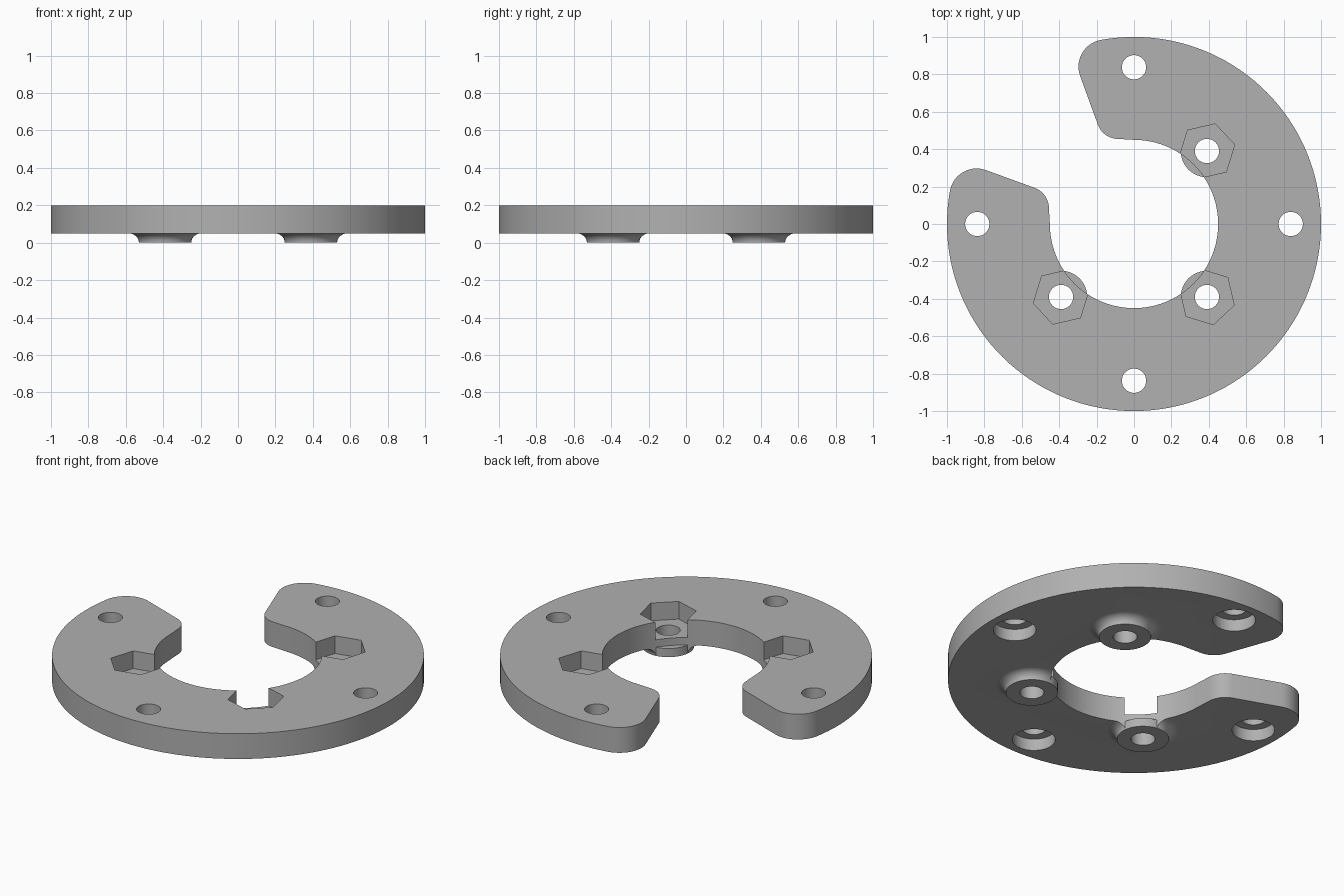
import bpy
import bmesh
from math import radians, degrees, cos, sin, pi, atan2, sqrt
from mathutils import Vector

if "Cube" in bpy.data.objects:
    bpy.data.objects.remove(bpy.data.objects["Cube"], do_unlink=True)

TOP, BASE, POCKET = 0.2, 0.05, 0.095
OUTER, INNER = 1.0, 0.45
BOLT = 0.39            # pocket centre offset on x and y
HOLE = 0.065

grey = bpy.data.materials.new("plain grey")
grey.use_nodes = True
grey.diffuse_color = (0.44, 0.44, 0.44, 1)
grey.node_tree.nodes["Principled BSDF"].inputs["Base Color"].default_value = (0.44, 0.44, 0.44, 1)


def prism(name, points, z0, z1):
    """Extrude a closed 2D outline between two heights."""
    bm = bmesh.new()
    face = bm.faces.new([bm.verts.new((x, y, z0)) for x, y in points])
    top = bmesh.ops.extrude_face_region(bm, geom=[face])["geom"]
    bmesh.ops.translate(bm, vec=(0, 0, z1 - z0),
                        verts=[v for v in top if isinstance(v, bmesh.types.BMVert)])
    return finish(name, bm)


def finish(name, bm):
    bmesh.ops.recalc_face_normals(bm, faces=bm.faces)
    mesh = bpy.data.meshes.new(name)
    bm.to_mesh(mesh)
    bm.free()
    mesh.materials.append(grey)
    obj = bpy.data.objects.new(name, mesh)
    bpy.context.collection.objects.link(obj)
    return obj


def arc(cx, cy, r, a0, a1, n):
    """Points on an arc, angles in degrees."""
    steps = [radians(a0 + (a1 - a0) * i / n) for i in range(n + 1)]
    return [(cx + r * cos(a), cy + r * sin(a)) for a in steps]


def disc(cx, cy, r, n=48, turn=0):
    return arc(cx, cy, r, turn, turn + 360, n)[:-1]


def combine(target, tool, operation):
    """Apply a boolean and remove the tool."""
    tool.hide_render = True
    mod = target.modifiers.new("combine", 'BOOLEAN')
    mod.operation, mod.solver, mod.object = operation, 'EXACT', tool
    bpy.context.view_layer.objects.active = target
    bpy.ops.object.modifier_apply(modifier=mod.name)
    bpy.data.objects.remove(tool, do_unlink=True)


def flare(cx, cy):
    """Concave collar that blends a boss into the plate."""
    profile = [(0.195 - 0.055 * cos(t * pi / 16), BASE * sin(t * pi / 16)) for t in range(9)]
    profile.append((profile[-1][0], BASE + 0.02))
    bm = bmesh.new()
    rings = [[bm.verts.new((x, y, z)) for x, y in disc(cx, cy, r)] for r, z in profile]
    for low, high in zip(rings, rings[1:]):
        for i in range(len(low)):
            bm.faces.new((low[i - 1], low[i], high[i], high[i - 1]))
    bm.faces.new(rings[0])
    bm.faces.new(rings[-1])
    return finish("boss_flare", bm)


# C-shaped outline: half the tip, mirrored across the 135 degree diagonal
EDGE, R_OUT, R_IN = 110, 0.145, 0.115
off = degrees(atan2(R_OUT, sqrt((OUTER - R_OUT) ** 2 - R_OUT ** 2)))
tip_a = EDGE - off
c_out = Vector((cos(radians(tip_a)), sin(radians(tip_a)))) * (OUTER - R_OUT)
tip = arc(*c_out, R_OUT, tip_a, EDGE + 90, 14)
tip += arc(-0.085, INNER + 0.005 + R_IN, R_IN, EDGE + 90, 270, 10)
other_tip = [(-y, -x) for x, y in reversed(tip)]
outline = tip + arc(0, 0, INNER, 90, -180, 72) + other_tip
outline += arc(0, 0, OUTER, 270 - tip_a, 360 + tip_a, 110)[1:-1]

plate = prism("ring_plate", outline, BASE, TOP)
corners = [(BOLT, BOLT, 13), (-BOLT, -BOLT, 193), (BOLT, -BOLT, -77)]

# Bosses under the plate, with collars trimmed to the plate outline
for x, y, turn in corners:
    collar = flare(x, y)
    combine(collar, prism("trim", outline, -0.1, BASE + 0.01), 'INTERSECT')
    combine(collar, prism("boss", disc(x, y, 0.14), 0, BASE + 0.001), 'UNION')
    combine(plate, collar, 'UNION')

# Hexagonal nut pockets and their bolt holes
for x, y, turn in corners:
    combine(plate, prism("nut_pocket", disc(x, y, 0.152, 6, turn), POCKET, 0.3), 'DIFFERENCE')
    combine(plate, prism("bolt_hole", disc(x, y, HOLE, 32), -0.1, 0.3), 'DIFFERENCE')

# Outer mounting holes, counterbored from below
for x, y in disc(0, 0, 0.838, 4):
    combine(plate, prism("mount_hole", disc(x, y, HOLE, 32), -0.1, 0.3), 'DIFFERENCE')
    combine(plate, prism("counterbore", disc(x, y, 0.115, 40), -0.1, 0.12), 'DIFFERENCE')

bpy.ops.object.select_all(action='DESELECT')
plate.select_set(True)
bpy.context.view_layer.objects.active = plate
bpy.ops.object.shade_smooth_by_angle(angle=radians(30))
